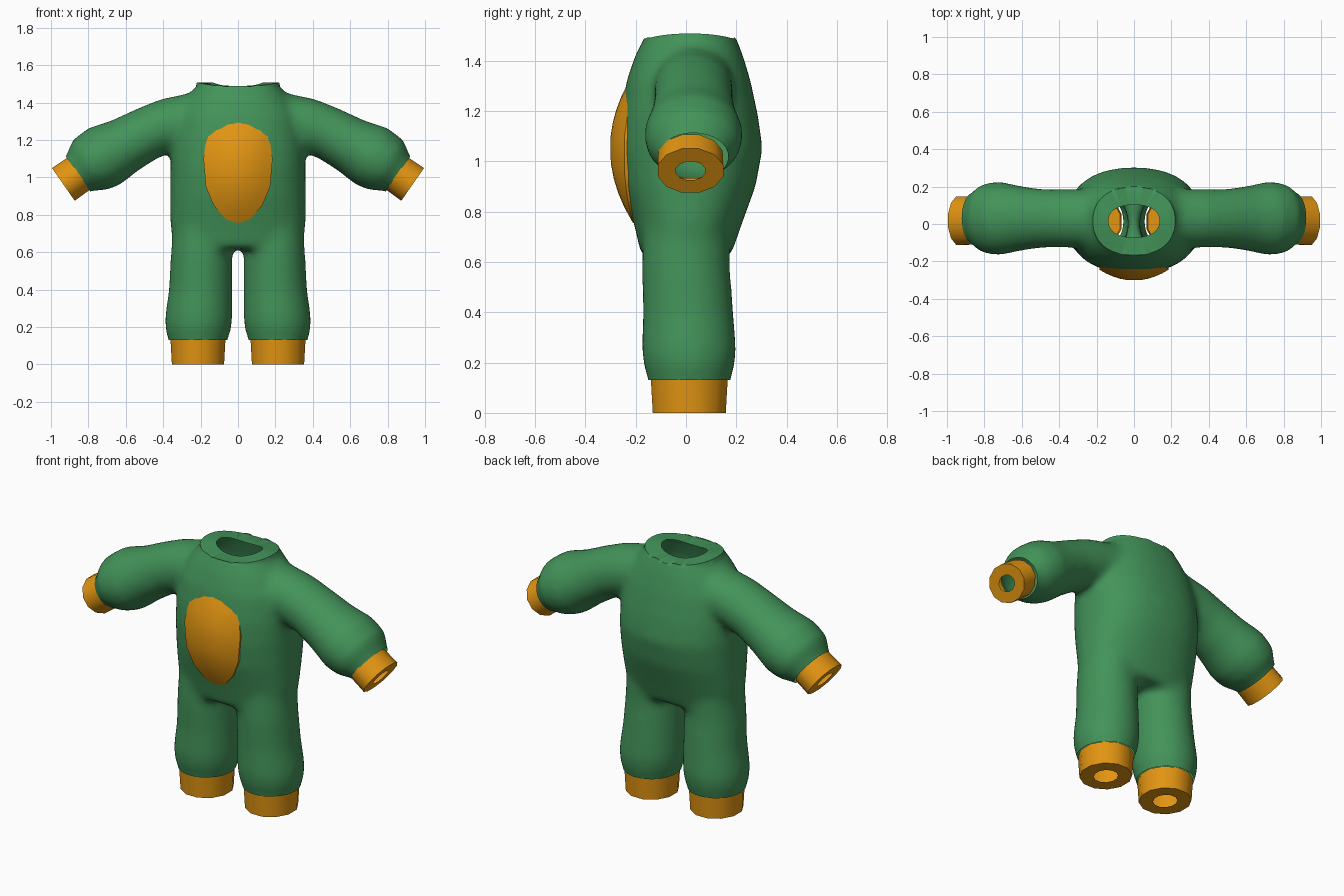
import bpy, bmesh, math
from mathutils import Vector

if "Cube" in bpy.data.objects:
    bpy.data.objects.remove(bpy.data.objects["Cube"], do_unlink=True)


def material(name, rgb):
    m = bpy.data.materials.new(name)
    m.use_nodes = True
    m.diffuse_color = (*rgb, 1)
    m.node_tree.nodes["Principled BSDF"].inputs["Base Color"].default_value = (*rgb, 1)
    return m


GREEN = material("plush green", (0.055, 0.29, 0.10))
ORANGE = material("warm orange", (0.76, 0.30, 0.006))


def ring(center, u, v, sides=32, power=2.0):
    """Superellipse of points around center, spanned by u and v."""
    pts = []
    for i in range(sides):
        a = math.tau * (i + 0.5) / sides
        c, s = math.cos(a), math.sin(a)
        pts.append(Vector(center)
                   + Vector(u) * math.copysign(abs(c) ** (2 / power), c)
                   + Vector(v) * math.copysign(abs(s) ** (2 / power), s))
    return pts


def loft(bm, rings, caps=True):
    rows = [[bm.verts.new(p) for p in r] for r in rings]
    faces = []
    for a, b in zip(rows, rows[1:]):
        for i in range(len(a)):
            j = (i + 1) % len(a)
            faces.append(bm.faces.new((a[i], a[j], b[j], b[i])))
    if caps:
        faces += [bm.faces.new(rows[0]), bm.faces.new(rows[-1])]
    bmesh.ops.recalc_face_normals(bm, faces=faces)


def finish(bm, name, mat, angle=40):
    me = bpy.data.meshes.new(name)
    bm.to_mesh(me)
    bm.free()
    ob = bpy.data.objects.new(name, me)
    bpy.context.collection.objects.link(ob)
    me.materials.clear()
    me.materials.append(mat)
    bpy.ops.object.select_all(action="DESELECT")
    ob.select_set(True)
    bpy.context.view_layer.objects.active = ob
    bpy.ops.object.shade_smooth_by_angle(angle=math.radians(angle))
    return ob


GROW = 0.007          # makes up for the shrinking of the smooth modifier
MID_Y = 0.015
WRIST = Vector((0.855, MID_Y, 1.017))
ARM_DIR = Vector((0.82, 0, -0.57)).normalized()
ANKLE_Z, NECK_Z = 0.13, 1.492

# Torso: height, half width, front y, back y
torso = [(0.62, 0.34, -0.17, 0.17), (0.75, 0.355, -0.20, 0.215),
         (0.9, 0.355, -0.24, 0.27), (1.05, 0.355, -0.258, 0.298),
         (1.18, 0.35, -0.252, 0.28), (1.32, 0.325, -0.23, 0.25),
         (1.42, 0.27, -0.195, 0.22), (1.49, 0.215, -0.16, 0.193),
         (1.58, 0.16, -0.12, 0.15)]
# Leg: height, centre x, half width, front y, back y
leg = [(0.8, 0.19, 0.15, -0.16, 0.17), (0.58, 0.195, 0.158, -0.17, 0.168),
       (0.4, 0.2, 0.163, -0.165, 0.182), (0.25, 0.21, 0.174, -0.17, 0.194),
       (0.18, 0.213, 0.168, -0.16, 0.186), (0.13, 0.214, 0.15, -0.143, 0.17),
       (0.05, 0.214, 0.14, -0.135, 0.16)]
# Arm: centre x, centre z, radius in the front plane, radius in depth
arm = [(0.12, 1.34, 0.13, 0.15), (0.375, 1.277, 0.14, 0.15),
       (0.485, 1.235, 0.137, 0.15), (0.605, 1.17, 0.145, 0.166),
       (0.715, 1.112, 0.168, 0.19), (0.795, 1.065, 0.155, 0.182),
       (0.855, 1.017, 0.105, 0.13), (0.93, 0.965, 0.09, 0.115)]

# Body suit: rough limbs fused into one soft surface
bm = bmesh.new()
loft(bm, [ring((0, (f + b) / 2, z), (w + GROW, 0, 0), (0, (b - f) / 2 + GROW, 0), power=2.3)
          for z, w, f, b in torso])
for side in (1, -1):
    loft(bm, [ring((side * x, (f + b) / 2, z), (w + GROW, 0, 0), (0, (b - f) / 2 + GROW, 0))
              for z, x, w, f, b in leg])
    rings = []
    for i, (x, z, r, depth) in enumerate(arm):
        p, q = arm[max(i - 1, 0)], arm[min(i + 1, len(arm) - 1)]
        t = Vector((q[0] - p[0], 0, q[1] - p[1])).normalized()
        rings.append(ring((side * x, MID_Y + 0.015, z),
                          Vector((-t.z * side, 0, t.x)) * (r + GROW), (0, depth + GROW, 0)))
    loft(bm, rings)
body = finish(bm, "body_suit", GREEN)
remesh = body.modifiers.new("fuse", "REMESH")
remesh.mode = "VOXEL"
remesh.voxel_size = 0.02
soft = body.modifiers.new("soften", "SMOOTH")
soft.factor = 0.5
soft.iterations = 14
for name in ("fuse", "soften"):
    bpy.ops.object.modifier_apply(modifier=name)

# Open the suit at the neck, ankles and wrists
bm = bmesh.new()
bm.from_mesh(body.data)


def cut(point, normal, inside):
    faces = [f for f in bm.faces if inside(f.calc_center_median())]
    geom = faces + list({e for f in faces for e in f.edges}) + list({v for f in faces for v in f.verts})
    bmesh.ops.bisect_plane(bm, geom=geom, dist=1e-5, plane_co=point, plane_no=normal, clear_outer=True)


cut((0, 0, NECK_Z), (0, 0, 1), lambda c: c.z > 1.4)
cut((0, 0, ANKLE_Z), (0, 0, -1), lambda c: c.z < 0.3)
for side in (1, -1):
    cut((side * WRIST.x, 0, WRIST.z), (side * ARM_DIR.x, 0, ARM_DIR.z), lambda c: c.x * side > 0.6)

# Neck rim: flat band turned inwards around the opening, raised at the shoulders
edge = [e for e in bm.edges if e.is_boundary and all(v.co.z > 1.4 for v in e.verts)]
for v in {v for e in edge for v in e.verts}:
    v.co.z += 0.022 * ((v.co.x / 0.21) ** 2 - 0.4)
new = bmesh.ops.extrude_edge_only(bm, edges=edge)["geom"]
for v in [g for g in new if isinstance(g, bmesh.types.BMVert)]:
    v.co.x *= 0.62
    v.co.y = MID_Y + (v.co.y - MID_Y) * 0.48
bmesh.ops.recalc_face_normals(bm, faces=bm.faces)
old = body.data
bpy.data.objects.remove(body)
bpy.data.meshes.remove(old)
finish(bm, "body_suit", GREEN)


# Cuffs: short tapered tubes with a flat holed end
def cuff(name, start, end, u, v, taper):
    u, v = Vector(u), Vector(v)
    bm = bmesh.new()
    loft(bm, [ring(start, u, v, 12), ring(end, u * taper, v * taper, 12),
              ring(end, u * 0.43, v * 0.45, 12)], caps=False)
    axis = Vector(end) - Vector(start)
    cap = max(bm.faces, key=lambda f: abs(f.normal.dot(axis.normalized())))
    if cap.normal.dot(axis) < 0:
        bmesh.ops.reverse_faces(bm, faces=bm.faces)
    finish(bm, name, ORANGE)


for side, label in ((1, "left"), (-1, "right")):
    cuff(label + "_ankle_cuff", (side * 0.214, 0.013, ANKLE_Z + 0.003), (side * 0.214, 0.013, 0),
         (0.152, 0, 0), (0, 0.158, 0), 0.95)
    d = Vector((ARM_DIR.x * side, 0, ARM_DIR.z))
    start = Vector((WRIST.x * side, MID_Y + 0.003, WRIST.z))
    cuff(label + "_wrist_cuff", start - d * 0.005, start + d * 0.096,
         Vector((-d.z, 0, d.x)) * 0.108, (0, 0.132, 0), 1.02)

# Belly patch: puffed egg-shaped panel with a skirt sunk into the body
outline = [(0, 1.305), (0.06, 1.3), (0.13, 1.27), (0.165, 1.225), (0.185, 1.1),
           (0.172, 0.95), (0.13, 0.85), (0.065, 0.775), (0, 0.755)]
outline += [(-x, z) for x, z in outline[-2:0:-1]]


def patch_y(x, z):
    return -0.302 + 0.068 * ((z - 1.05) / 0.255) ** 2 + 0.055 * (x / 0.185) ** 2


rows = []
for scale, sink in ((1, 0.07), (1, 0), (0.8, 0), (0.6, 0), (0.4, 0), (0.2, 0)):
    row = []
    for x, z in outline:
        x, z = x * scale, 1.05 + (z - 1.05) * scale
        row.append(Vector((x, patch_y(x, z) + sink, z)))
    rows.append(row)
bm = bmesh.new()
loft(bm, rows)
finish(bm, "belly_patch", ORANGE)
